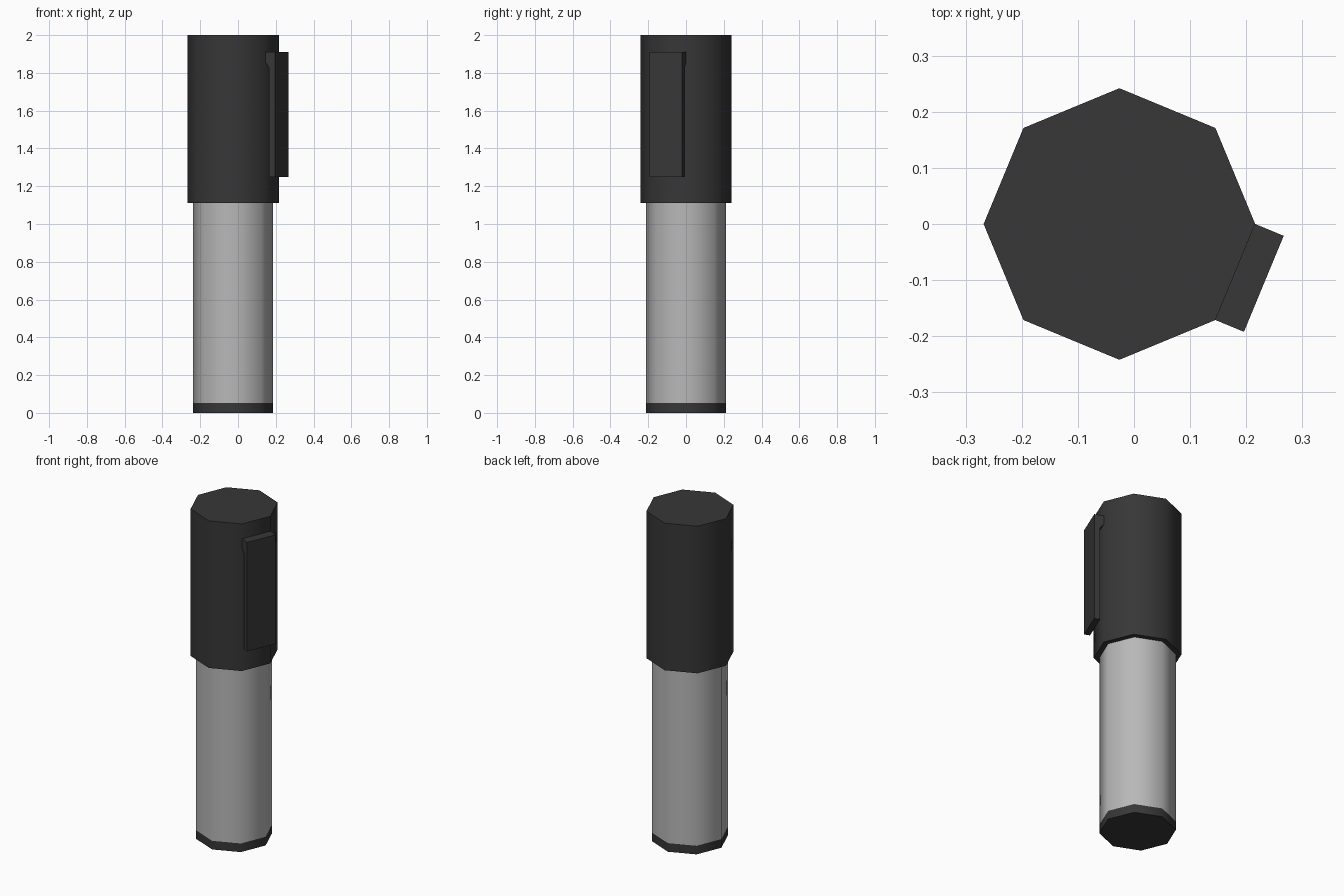
import bpy, bmesh, math
from mathutils import Vector

if "Cube" in bpy.data.objects:
    bpy.data.objects.remove(bpy.data.objects["Cube"])

CX = -0.026      # pen axis
SIDES = 8


def material(name, v):
    m = bpy.data.materials.new(name)
    m.diffuse_color = (v, v, v, 1)
    m.use_nodes = True
    m.node_tree.nodes["Principled BSDF"].inputs["Base Color"].default_value = m.diffuse_color
    return m


black = material("black plastic", 0.038)
grey = material("light grey barrel", 0.48)


def finish(name, bm, mat, angle):
    bmesh.ops.recalc_face_normals(bm, faces=bm.faces)
    me = bpy.data.meshes.new(name)
    bm.to_mesh(me)
    bm.free()
    ob = bpy.data.objects.new(name, me)
    bpy.context.collection.objects.link(ob)
    me.materials.append(mat)
    bpy.ops.object.select_all(action='DESELECT')
    ob.select_set(True)
    bpy.context.view_layer.objects.active = ob
    bpy.ops.object.shade_smooth_by_angle(angle=math.radians(angle))
    return ob


def prism(name, r, z0, z1, mat):
    bm = bmesh.new()
    rings = [[bm.verts.new((CX + r * math.cos(math.tau * i / SIDES),
                            r * math.sin(math.tau * i / SIDES), z))
              for i in range(SIDES)] for z in (z0, z1)]
    for ring in rings:
        bm.faces.new(ring)
    for i in range(SIDES):
        j = (i + 1) % SIDES
        bm.faces.new((rings[0][i], rings[0][j], rings[1][j], rings[1][i]))
    return finish(name, bm, mat, 50)


# End plug, barrel and cap
prism("end_plug", 0.211, 0.0, 0.052, black)
prism("barrel", 0.211, 0.052, 1.12, grey)
prism("cap", 0.242, 1.11, 2.0, black)

# Pocket clip: hooked side profile extruded across one cap facet
normal = Vector((math.cos(math.pi / 8), -math.sin(math.pi / 8), 0))
tangent = Vector((-normal.y, normal.x, 0))
apothem = 0.242 * math.cos(math.pi / 8)
half = 0.242 * math.sin(math.pi / 8)
profile = [(0, 1.91), (0.055, 1.91), (0.055, 1.25),
           (0.021, 1.25), (0.021, 1.83), (0, 1.855)]
bm = bmesh.new()
ends = [[bm.verts.new(Vector((CX, 0, z)) + normal * (apothem + d) + tangent * s)
         for d, z in profile] for s in (-half, half)]
for end in ends:
    bm.faces.new(end)
for i in range(len(profile)):
    j = (i + 1) % len(profile)
    bm.faces.new((ends[0][i], ends[0][j], ends[1][j], ends[1][i]))
finish("pocket_clip", bm, black, 40)
